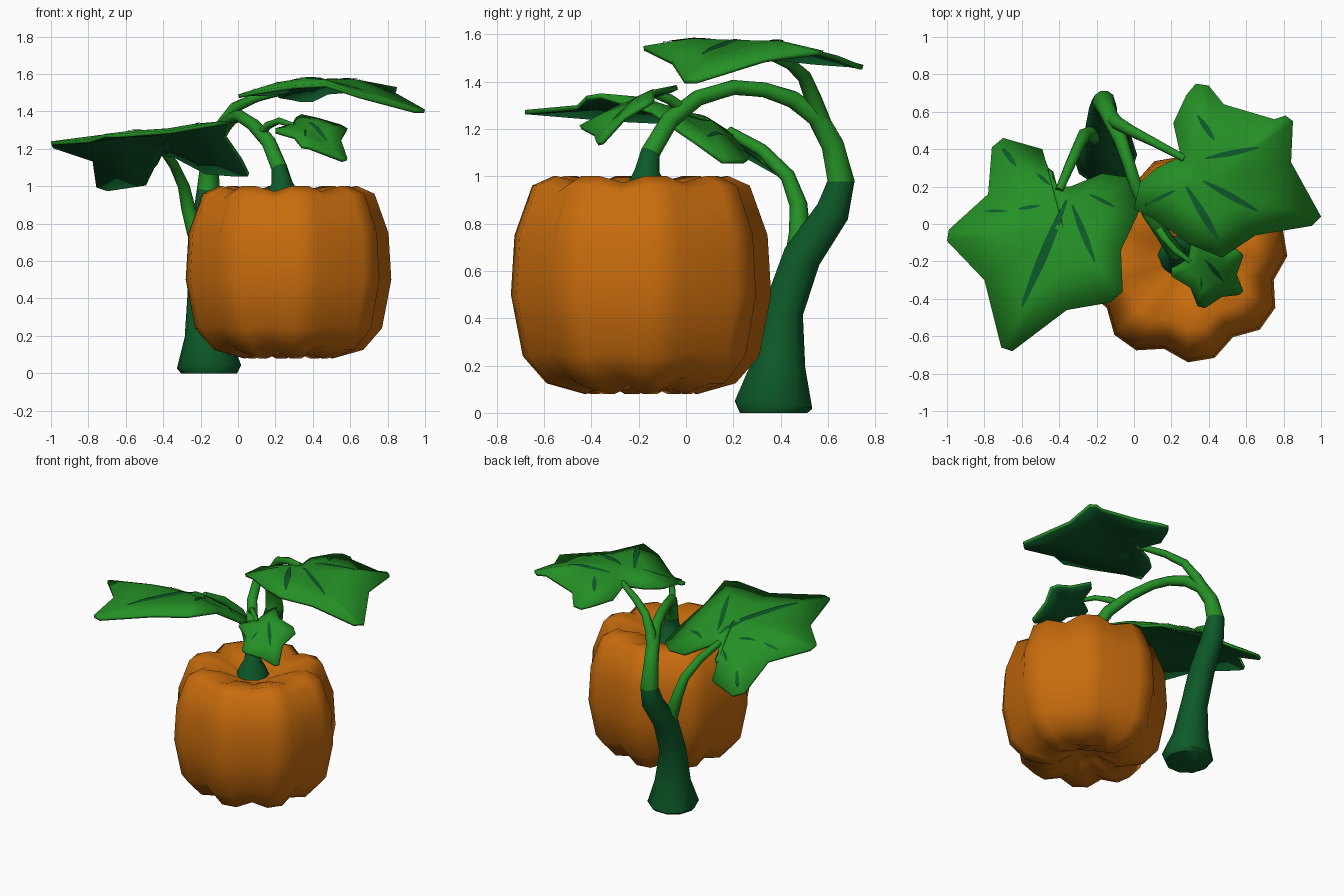
import bpy, bmesh, math
from mathutils import Vector
from mathutils.bvhtree import BVHTree

cube = bpy.data.objects.get("Cube")
if cube:
    bpy.data.objects.remove(cube, do_unlink=True)


def material(name, rgb):
    mat = bpy.data.materials.new(name)
    mat.use_nodes = True
    colour = (*rgb, 1)
    mat.diffuse_color = colour
    bsdf = mat.node_tree.nodes["Principled BSDF"]
    bsdf.inputs["Base Color"].default_value = colour
    bsdf.inputs["Roughness"].default_value = 0.8
    return mat


ORANGE = material("pumpkin orange", (0.58, 0.15, 0.004))
GREEN = material("leaf green", (0.018, 0.28, 0.019))
DARK = material("dark stem green", (0.004, 0.1, 0.022))


def finish(name, bm, mats, angle=50):
    mesh = bpy.data.meshes.new(name)
    bm.to_mesh(mesh)
    bm.free()
    for mat in mats:
        mesh.materials.append(mat)
    obj = bpy.data.objects.new(name, mesh)
    bpy.context.collection.objects.link(obj)
    bpy.ops.object.select_all(action="DESELECT")
    obj.select_set(True)
    bpy.context.view_layer.objects.active = obj
    bpy.ops.object.shade_smooth_by_angle(angle=math.radians(angle))
    return obj


def bridge(bm, rings):
    # Skin a list of vertex rings and close both ends
    n = len(rings[0])
    for a, b in zip(rings, rings[1:]):
        for i in range(n):
            j = (i + 1) % n
            bm.faces.new((a[i], a[j], b[j], b[i]))
    bm.faces.new(rings[0][::-1])
    bm.faces.new(rings[-1])
    bmesh.ops.recalc_face_normals(bm, faces=bm.faces[:])


def tube(name, path, is_dark=lambda c: False, sides=10):
    # Round tube through (x, y, z, radius) points
    bm = bmesh.new()
    pts = [Vector(p[:3]) for p in path]
    rings = []
    for i, p in enumerate(pts):
        t = (pts[min(i + 1, len(pts) - 1)] - pts[max(i - 1, 0)]).normalized()
        u = (Vector((1, 0, 0)) - t * t.x).normalized()
        v = t.cross(u)
        ring = []
        for k in range(sides):
            a = math.tau * k / sides
            ring.append(bm.verts.new(p + path[i][3] * (u * math.cos(a) + v * math.sin(a))))
        rings.append(ring)
    bridge(bm, rings)
    for f in bm.faces:
        f.material_index = int(is_dark(f.calc_center_median()))
    return finish(name, bm, (GREEN, DARK))


def leaf(name, outline, centre, bulge, veins):
    # Lobed blade: outline, raised middle ring and a centre fan
    bm = bmesh.new()
    mid = Vector(centre)
    outer = [bm.verts.new(p) for p in outline]
    inner = [bm.verts.new(mid.lerp(Vector(p), 0.5) + Vector((0, 0, bulge))) for p in outline]
    hub = bm.verts.new(mid)
    n = len(outer)
    for i in range(n):
        j = (i + 1) % n
        bm.faces.new((outer[i], outer[j], inner[j], inner[i]))
        bm.faces.new((inner[i], inner[j], hub))
    bm.normal_update()
    for f in bm.faces:
        if f.normal.z < 0:
            f.normal_flip()
    surface = BVHTree.FromBMesh(bm)
    blade = finish(name, bm, (GREEN, DARK))
    solid = blade.modifiers.new("thickness", "SOLIDIFY")
    solid.thickness = 0.02
    solid.offset = -1
    solid.material_offset = 1

    # Veins: thin tapered strips lying on the blade
    bm = bmesh.new()
    steps = 10
    for x0, y0, x1, y1, width in veins:
        a, b = Vector((x0, y0, 3)), Vector((x1, y1, 3))
        d = (b - a).normalized()
        side = Vector((-d.y, d.x, 0))
        last = None
        for s in range(steps + 1):
            t = s / steps
            w = width * (0.25 + 0.75 * math.sin(math.pi * t)) / 2
            row = []
            for sign in (-1, 0, 1):
                p = a.lerp(b, t) + side * w * sign
                hit = surface.ray_cast(p, Vector((0, 0, -1)))[0]
                if hit:
                    row.append(bm.verts.new(hit + Vector((0, 0, 0.005))))
            if len(row) < 3:
                last = None
                continue
            if last:
                for k in (0, 1):
                    bm.faces.new((last[k], row[k], row[k + 1], last[k + 1])).normal_flip()
            last = row
    finish(name + "_veins", bm, (DARK,))


# Pumpkin: eight lobes, each a groove followed by two crest points
bm = bmesh.new()
profile = [(.1, .91), (.22, .965), (.37, 1.0), (.46, .96), (.535, .75),
           (.55, .5), (.5, .24), (.4, .125), (.24, .08), (.1, .14)]
rings = []
for r, z in profile:
    ring = []
    for i in range(24):
        a = math.radians(15 * i - 13)
        groove = i % 3 == 0
        rr = r * (0.89 if groove else 1)
        zz = 0.54 + (z - 0.54) * (0.94 if groove else 1)
        ring.append(bm.verts.new((0.27 + rr * math.cos(a), -0.19 + rr * math.sin(a), zz)))
    rings.append(ring)
bridge(bm, rings)
finish("pumpkin", bm, (ORANGE,), 60)

# Main stem: flared root, arching over and down into the pumpkin
tube("main_stem", [
    (-.155, .37, 0, .15), (-.155, .37, .035, .172), (-.165, .39, .2, .12),
    (-.18, .41, .43, .09), (-.18, .49, .66, .085), (-.165, .62, .85, .075),
    (-.16, .655, .98, .06), (-.15, .62, 1.13, .05), (-.12, .555, 1.25, .045),
    (-.07, .45, 1.325, .038), (-.03, .33, 1.365, .033), (.01, .2, 1.375, .033),
    (.08, .05, 1.33, .035), (.165, -.07, 1.235, .04), (.22, -.15, 1.1, .043),
    (.235, -.165, 1.02, .055), (.235, -.165, .97, .085), (.235, -.165, .91, .11)],
    lambda c: c.z < (1.0 if c.y > 0.3 else 1.08))

# Leaf stalks
tube("left_leaf_stalk", [
    (-.19, .46, .64, .045), (-.23, .48, .76, .045), (-.265, .475, .88, .038),
    (-.29, .43, 1.0, .032), (-.34, .32, 1.11, .028), (-.4, .18, 1.19, .022)], sides=8)
tube("right_leaf_stalk", [
    (-.13, .58, 1.21, .04), (-.09, .54, 1.32, .036), (-.02, .5, 1.42, .03),
    (.1, .44, 1.475, .025), (.27, .35, 1.515, .02)], sides=8)
tube("small_leaf_stalk", [
    (.12, -.01, 1.28, .026), (.16, -.07, 1.325, .022), (.22, -.14, 1.35, .018),
    (.3, -.2, 1.325, .014)], sides=8)

# Leaves
leaf("left_leaf", [
    (-.41, .2, 1.18), (-.45, .28, 1.12), (-.47, .33, 1.06), (-.49, .4, 1.02),
    (-.7, .46, .99), (-.76, .41, 1.01), (-.78, .16, 1.15), (-.99, -.03, 1.22),
    (-1, -.09, 1.24), (-.8, -.3, 1.25), (-.71, -.66, 1.28), (-.65, -.68, 1.28),
    (-.36, -.46, 1.3), (-.13, -.42, 1.34), (-.06, -.36, 1.35), (-.07, -.14, 1.28),
    (.02, .05, 1.15), (.06, .16, 1.07), (-.03, .25, 1.07), (-.17, .27, 1.08),
    (-.34, .2, 1.17)],
    (-.38, -.02, 1.28), .02,
    [(-.36, .13, -.6, -.44, .05), (-.33, .1, -.21, -.2, .035), (-.24, .16, -.1, .09, .02),
     (-.7, .4, -.63, .31, .025), (-.8, .07, -.68, .07, .015), (-.62, .08, -.5, .1, .02),
     (-.45, .21, -.52, .27, .02)])
leaf("right_leaf", [
    (.25, .36, 1.51), (.21, .54, 1.49), (.28, .69, 1.48), (.33, .75, 1.47),
    (.4, .74, 1.47), (.48, .64, 1.51), (.75, .56, 1.53), (.81, .58, 1.53),
    (.85, .55, 1.53), (.84, .33, 1.5), (1, .04, 1.41), (.95, -.01, 1.41),
    (.65, -.06, 1.49), (.47, -.18, 1.55), (.3, -.11, 1.54), (.1, .03, 1.51),
    (0, .08, 1.49), (.03, .22, 1.5), (.12, .3, 1.5)],
    (.4, .22, 1.575), .02,
    [(.37, .23, .66, .07, .035), (.28, .2, .46, -.1, .04), (.38, .35, .67, .41, .03),
     (.34, .58, .43, .45, .03), (.06, .1, .22, .18, .02)])
leaf("small_leaf", [
    (.29, -.19, 1.335), (.31, -.07, 1.37), (.34, -.04, 1.385), (.43, -.14, 1.365),
    (.55, -.14, 1.33), (.585, -.17, 1.31), (.55, -.27, 1.25), (.585, -.36, 1.15),
    (.56, -.38, 1.145), (.47, -.39, 1.18), (.38, -.45, 1.215), (.34, -.44, 1.22),
    (.3, -.34, 1.27), (.2, -.28, 1.3), (.2, -.24, 1.31)],
    (.39, -.24, 1.31), .008,
    [(.38, -.19, .48, -.31, .025), (.36, -.28, .36, -.36, .012)])
